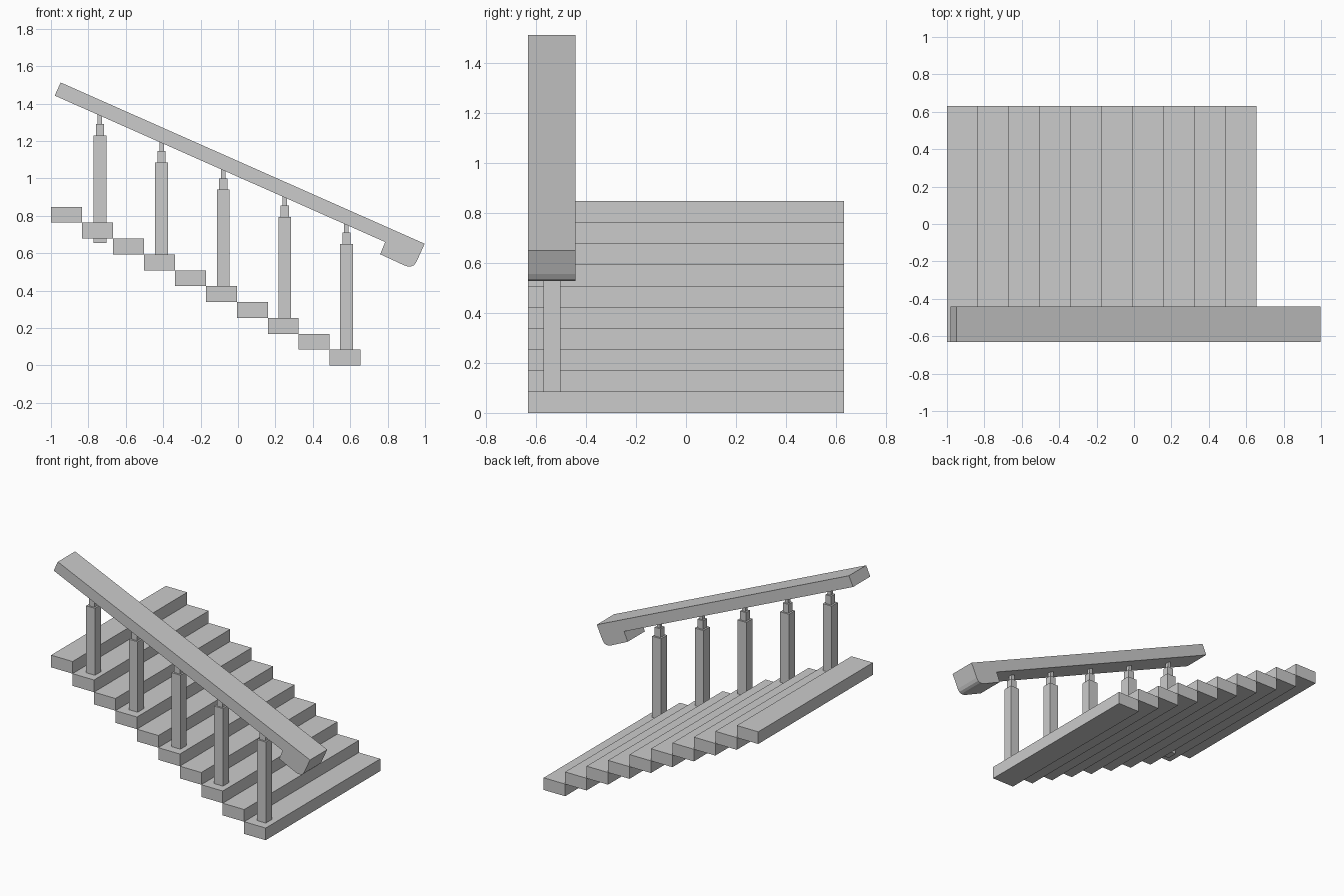
import bpy, bmesh

if "Cube" in bpy.data.objects:
    bpy.data.objects.remove(bpy.data.objects["Cube"])

def box(name, x0, x1, y0, y1, z0, z1):
    prism(name, [(x0, z0), (x1, z0), (x1, z1), (x0, z1)], y0, y1)

def prism(name, profile, y0, y1):
    """Extrude an x-z outline along y."""
    bm = bmesh.new()
    face = bm.faces.new([bm.verts.new((x, y0, z)) for x, z in profile])
    ext = bmesh.ops.extrude_face_region(bm, geom=[face])
    verts = [g for g in ext["geom"] if isinstance(g, bmesh.types.BMVert)]
    bmesh.ops.translate(bm, verts=verts, vec=(0, y1 - y0, 0))
    bmesh.ops.recalc_face_normals(bm, faces=bm.faces)
    mesh = bpy.data.meshes.new(name)
    bm.to_mesh(mesh)
    bm.free()
    obj = bpy.data.objects.new(name, mesh)
    bpy.context.collection.objects.link(obj)
    return obj

# Treads, from the bottom (right) up to the left
RUN, RISE = 0.1656, 0.0848
for i in range(10):
    x1 = 0.656 - i * RUN
    box(f"tread_{i + 1}", x1 - RUN, x1, -0.632, 0.632, i * RISE, (i + 1) * RISE)

# Balusters: square post, collar and thin pin running into the rail
Y = -0.537
for i in range(5):
    x, z = 0.58 - i * 0.3295, 0.075 + i * 0.145
    for part, half, lo, hi in (("post", 0.034, 0, 0.575),
                               ("collar", 0.022, 0.575, 0.636),
                               ("pin", 0.012, 0.636, 0.70)):
        box(f"baluster_{part}_{i + 1}", x - half, x + half, Y - half, Y + half, z + lo, z + hi)

# Sloping handrail with a rounded hook at the lower end
prism("handrail", [(-0.98, 1.443), (0.787, 0.66), (0.76, 0.595), (0.885, 0.537),
                   (0.905, 0.530), (0.925, 0.529), (0.942, 0.537), (0.955, 0.556),
                   (0.998, 0.651), (-0.948, 1.513)], -0.632, -0.442)
